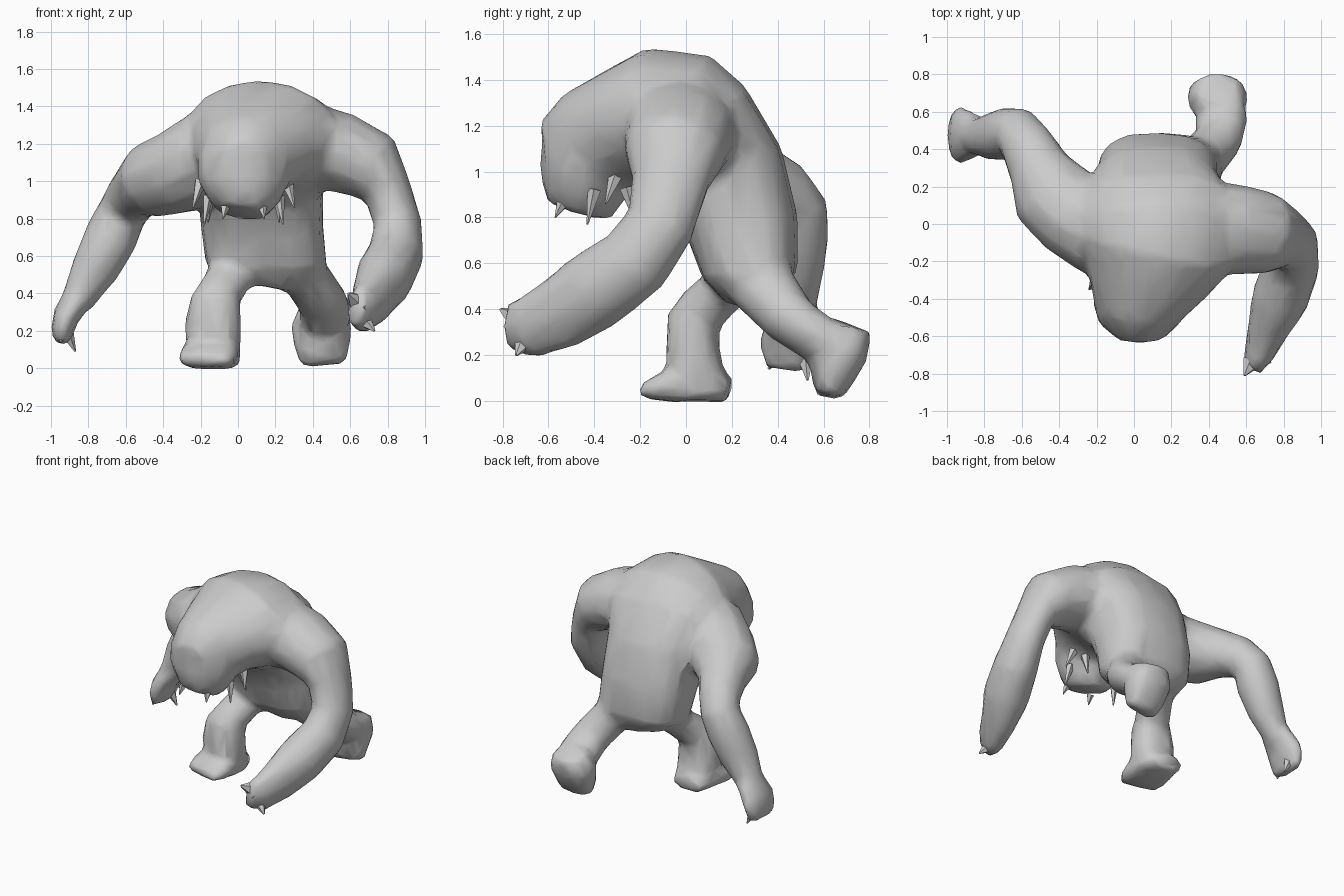
import bpy, bmesh, math
from mathutils import Vector

body_bm = bmesh.new()

def bulge(v, p):
    return math.copysign(abs(v) ** p, v)

def loft(bm, rings, ref, sides=12, box=1.0, grow=1.04):
    """Closed tube through rings (x, y, z, half width along ref, other half width)."""
    pts = [Vector(r[:3]) for r in rings]
    side = Vector(ref)
    loops = []
    for i, r in enumerate(rings):
        t = (pts[min(i + 1, len(pts) - 1)] - pts[max(i - 1, 0)]).normalized()
        side = (side - t * side.dot(t)).normalized()
        up = t.cross(side)
        loops.append([bm.verts.new(pts[i]
                      + side * (bulge(math.cos(2 * math.pi * k / sides), box) * r[3] * grow)
                      + up * (bulge(math.sin(2 * math.pi * k / sides), box) * r[4] * grow))
                      for k in range(sides)])
    for a, b in zip(loops, loops[1:]):
        for k in range(sides):
            n = (k + 1) % sides
            bm.faces.new((a[k], a[n], b[n], b[k]))
    bm.faces.new(loops[0][::-1])
    bm.faces.new(loops[-1])

def make_object(name, bm):
    bmesh.ops.recalc_face_normals(bm, faces=bm.faces[:])
    me = bpy.data.meshes.new(name)
    bm.to_mesh(me)
    bm.free()
    ob = bpy.data.objects.new(name, me)
    bpy.context.collection.objects.link(ob)
    bpy.ops.object.select_all(action='DESELECT')
    bpy.context.view_layer.objects.active = ob
    ob.select_set(True)
    return ob

def spikes(name, items):
    """Small pointed five-sided horns: (base, tip, radius)."""
    bm = bmesh.new()
    for base, tip, r in items:
        loft(bm, [(*base, r, r), (*tip, r * .12, r * .12)], (.3, .9, .2), 5)
    return make_object(name, bm)

X, Y = (1, 0, 0), (0, 1, 0)

# hunched torso from pelvis to shoulders, squarish in section
loft(body_bm, [(.13, .28, .44, .17, .11), (.15, .28, .55, .31, .20),
               (.13, .25, .75, .315, .235), (.12, .17, .98, .325, .265),
               (.13, .05, 1.15, .40, .29), (.12, -.06, 1.21, .38, .28)], X, 16, .75)
# hump tapering into the head
loft(body_bm, [(.13, .10, 1.13, .40, .28), (.13, -.02, 1.20, .44, .32),
               (.12, -.14, 1.23, .41, .30),
               (.07, -.30, 1.17, .32, .255), (.03, -.46, 1.10, .235, .24),
               (.03, -.61, 1.07, .13, .14)], X, 16)
# hanging face and jaw
loft(body_bm, [(.03, -.42, 1.15, .24, .20), (.03, -.43, 1.0, .24, .205),
               (.03, -.45, .90, .19, .175), (.02, -.47, .83, .13, .14)], X)
# arm reaching forward
loft(body_bm, [(.35, -.02, 1.18, .25, .23), (.55, -.03, 1.155, .235, .21),
               (.71, -.05, 1.08, .215, .19), (.80, -.07, .95, .165, .125),
               (.855, -.11, .77, .15, .125), (.845, -.22, .61, .16, .145),
               (.78, -.40, .48, .17, .15), (.72, -.55, .38, .155, .11),
               (.67, -.69, .32, .135, .08), (.63, -.78, .33, .10, .05)], Y)
# arm swung back
loft(body_bm, [(-.15, -.05, 1.13, .24, .25), (-.32, .05, 1.05, .23, .22),
               (-.44, .16, 1.01, .22, .20), (-.51, .30, .97, .16, .16),
               (-.57, .42, .91, .14, .14), (-.62, .49, .83, .13, .13),
               (-.68, .48, .70, .14, .14), (-.76, .47, .54, .13, .12),
               (-.86, .47, .36, .09, .08)], (.8, .55, 0))
loft(body_bm, [(-.84, .47, .40, .11, .08), (-.92, .475, .28, .15, .07),
               (-.94, .475, .20, .15, .06), (-.94, .475, .13, .12, .04)], Y)
# trailing leg, raised on its toes
loft(body_bm, [(.29, .27, .65, .18, .19), (.36, .34, .49, .125, .14),
               (.45, .45, .36, .13, .115), (.47, .56, .28, .14, .10),
               (.46, .64, .25, .13, .10)], X)
loft(body_bm, [(.45, .72, .33, .12, .09), (.445, .68, .22, .16, .115),
               (.45, .64, .12, .145, .10), (.46, .62, .02, .12, .06)], X, 12, .8)
# standing leg and flat foot
loft(body_bm, [(.02, .24, .60, .17, .14), (-.05, .16, .48, .12, .10),
               (-.10, .07, .40, .12, .11)], X)
loft(body_bm, [(-.10, .05, .44, .09, .07), (-.12, .03, .37, .13, .11),
               (-.135, .03, .22, .15, .115),
               (-.13, .04, .13, .14, .12), (-.13, .06, .01, .14, .12)], X, 12, .85)
loft(body_bm, [(-.13, .19, .05, .12, .055), (-.15, .0, .08, .15, .08),
               (-.16, -.10, .06, .16, .06), (-.18, -.18, .04, .13, .035)], X, 12, .7)

# fuse everything into one low-poly skin
body = make_object("body", body_bm)
m = body.modifiers.new("fuse", 'REMESH')
m.mode = 'VOXEL'
m.voxel_size = .025
m = body.modifiers.new("soften", 'SMOOTH')
m.factor = .5
m.iterations = 8
m = body.modifiers.new("reduce", 'DECIMATE')
m.ratio = .09
for name in [md.name for md in body.modifiers]:
    bpy.ops.object.modifier_apply(modifier=name)
bpy.ops.object.shade_smooth_by_angle(angle=math.radians(50))

# tusks and whisker spikes, mirrored about the head centre
tusks = []
for s in (-1, 1):
    for base, tip, r in (((.19, -.40, .92), (.21, -.43, .77), .03),
                         ((.23, -.30, 1.0), (.27, -.35, .86), .035),
                         ((.18, -.26, .93), (.19, -.22, .78), .03),
                         ((.10, -.54, .86), (.11, -.57, .80), .025)):
        tusks.append(((.03 + s * base[0], *base[1:]), (.03 + s * tip[0], *tip[1:]), r))
spikes("tusks", tusks)

# finger tips
spikes("front_hand_fingers", [((.66, -.70, .27), (.73, -.74, .20), .05),
                              ((.63, -.74, .36), (.59, -.81, .40), .05)])
spikes("rear_hand_fingers", [((-.93, .40, .20), (-.95, .36, .14), .04),
                             ((-.92, .52, .20), (-.87, .53, .09), .04)])
